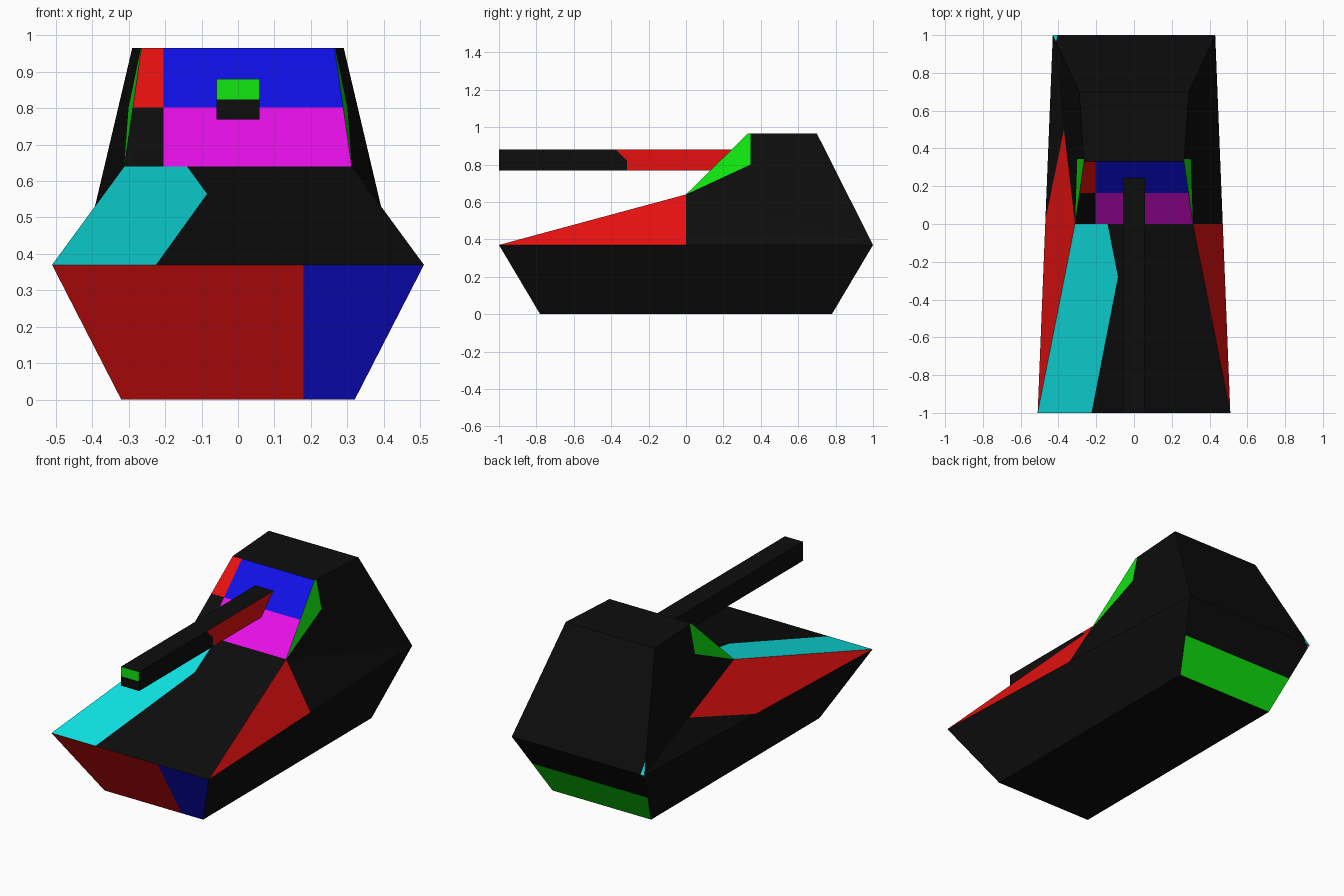
import bpy, bmesh
from mathutils import Vector

if "Cube" in bpy.data.objects:
    bpy.data.objects.remove(bpy.data.objects["Cube"])

# Flat colours
COLOURS = {"black": (.004, .004, .004), "red": (.8, .005, .005), "green": (.005, .8, .005),
           "blue": (.005, .005, .8), "cyan": (.005, .8, .8), "magenta": (.8, .005, .8)}
MATS = []
for name, rgb in COLOURS.items():
    m = bpy.data.materials.new(name)
    m.diffuse_color = (*rgb, 1)
    m.use_nodes = True
    m.node_tree.nodes["Principled BSDF"].inputs["Base Color"].default_value = m.diffuse_color
    MATS.append(m)
INDEX = {n: i for i, n in enumerate(COLOURS)}


class Part:
    """Mesh whose faces are named regions; paint() cuts a patch from one region."""

    def __init__(self, name):
        self.name, self.bm, self.ids = name, bmesh.new(), {}
        self.layer = self.bm.faces.layers.int.new("region")

    def face(self, region, pts):
        f = self.bm.faces.new([self.bm.verts.new(p) for p in pts])
        f[self.layer] = self.ids.setdefault(region, len(self.ids) + 1)

    def weld(self):
        bmesh.ops.remove_doubles(self.bm, verts=self.bm.verts[:], dist=1e-4)
        bmesh.ops.recalc_face_normals(self.bm, faces=self.bm.faces[:])

    def paint(self, region, colour, *planes):
        planes = [(Vector(c), Vector(n)) for c, n in planes]

        def inside(count):
            return [f for f in self.bm.faces if f[self.layer] == self.ids[region]
                    and all((f.calc_center_median() - c).dot(n) > 0 for c, n in planes[:count])]
        for k, (c, n) in enumerate(planes):
            fs = inside(k)
            geom = list({v for f in fs for v in f.verts}) + list({e for f in fs for e in f.edges}) + fs
            bmesh.ops.bisect_plane(self.bm, geom=geom, dist=1e-5, plane_co=c, plane_no=n)
        for f in inside(len(planes)):
            f.material_index = INDEX[colour]

    def finish(self):
        me = bpy.data.meshes.new(self.name)
        self.bm.to_mesh(me)
        self.bm.free()
        for m in MATS:
            me.materials.append(m)
        bpy.context.collection.objects.link(bpy.data.objects.new(self.name, me))


# Hull and turret: right-hand outline points, mirrored
P = {"keel_f": (.32, -.78, 0), "keel_b": (.32, .78, 0), "nose": (.51, -1, .37),
     "tail": (.43, 1, .37), "neck": (.312, 0, .64), "roof_f": (.265, .33, .965),
     "roof_b": (.29, .7, .965)}
hull = Part("hull")
for s, side in ((1, "right"), (-1, "left")):
    for region, keys in (("skirt", ("keel_f", "keel_b", "tail", "nose")),
                         ("flank", ("nose", "tail", "neck")),
                         ("cheek", ("neck", "tail", "roof_b", "roof_f"))):
        hull.face(f"{region}_{side}", [(s * P[k][0], *P[k][1:]) for k in keys])
for region, a, b in (("belly", "keel_f", "keel_b"), ("bow", "keel_f", "nose"),
                     ("deck", "nose", "neck"), ("turret_front", "neck", "roof_f"),
                     ("roof", "roof_f", "roof_b"), ("back", "roof_b", "tail"),
                     ("stern", "tail", "keel_b")):
    mir = lambda k: (-P[k][0], *P[k][1:])
    hull.face(region, [P[a], P[b], mir(b), mir(a)])
hull.weld()

# Painted patches on the hull
hull.paint("bow", "blue")
hull.paint("bow", "red", ((.18, 0, 0), (-1, 0, 0)))
hull.paint("deck", "cyan", ((-.225, -1, 0), (-.72, .14, 0)), ((-.085, -.28, 0), (-.28, -.055, 0)))
hull.paint("stern", "green", ((0, 0, .185), (0, 0, -1)))
hull.paint("flank_right", "red", ((0, 0, 0), (0, -1, 0)))
hull.paint("flank_left", "red", ((0, .02, .37), (0, -.135, .48)))
for side in ("right", "left"):
    hull.paint(f"cheek_{side}", "green", ((0, .345, 0), (0, -1, 0)), ((0, 0, .64), (0, -.16, .345)))
left, right = ((-.205, 0, 0), (-1, 0, 0)), ((-.205, 0, 0), (1, 0, 0))
up, down = ((0, 0, .802), (0, 0, 1)), ((0, 0, .802), (0, 0, -1))
hull.paint("turret_front", "red", up, left)
hull.paint("turret_front", "blue", up, right)
hull.paint("turret_front", "magenta", down, right)
# Small corner chips at the rear left
hull.paint("back", "cyan", ((-.405, 0, .37), (-.07, 0, -.008)))
hull.paint("stern", "magenta", ((-.415, 0, .37), (-.03, 0, .006)))
hull.finish()

# Gun barrel, ending against the sloped turret front
W, Z0, Z1 = .059, .768, .88
side_pts = [(-1, Z0), (.132, Z0), (.245, Z1), (-1, Z1)]
barrel = Part("gun_barrel")
barrel.face("right", [(W, *p) for p in side_pts])
barrel.face("left", [(-W, *p) for p in side_pts])
for k, region in enumerate(("bottom", "root", "top", "muzzle")):
    a, b = side_pts[k], side_pts[(k + 1) % 4]
    barrel.face(region, [(W, *a), (W, *b), (-W, *b), (-W, *a)])
barrel.weld()
barrel.paint("right", "red")
barrel.paint("right", "black", ((0, -.315, .82), (0, -1, 0)), ((0, -.315, .82), (0, -1, -1)))
barrel.paint("muzzle", "green", ((0, 0, .824), (0, 0, 1)))
barrel.finish()
